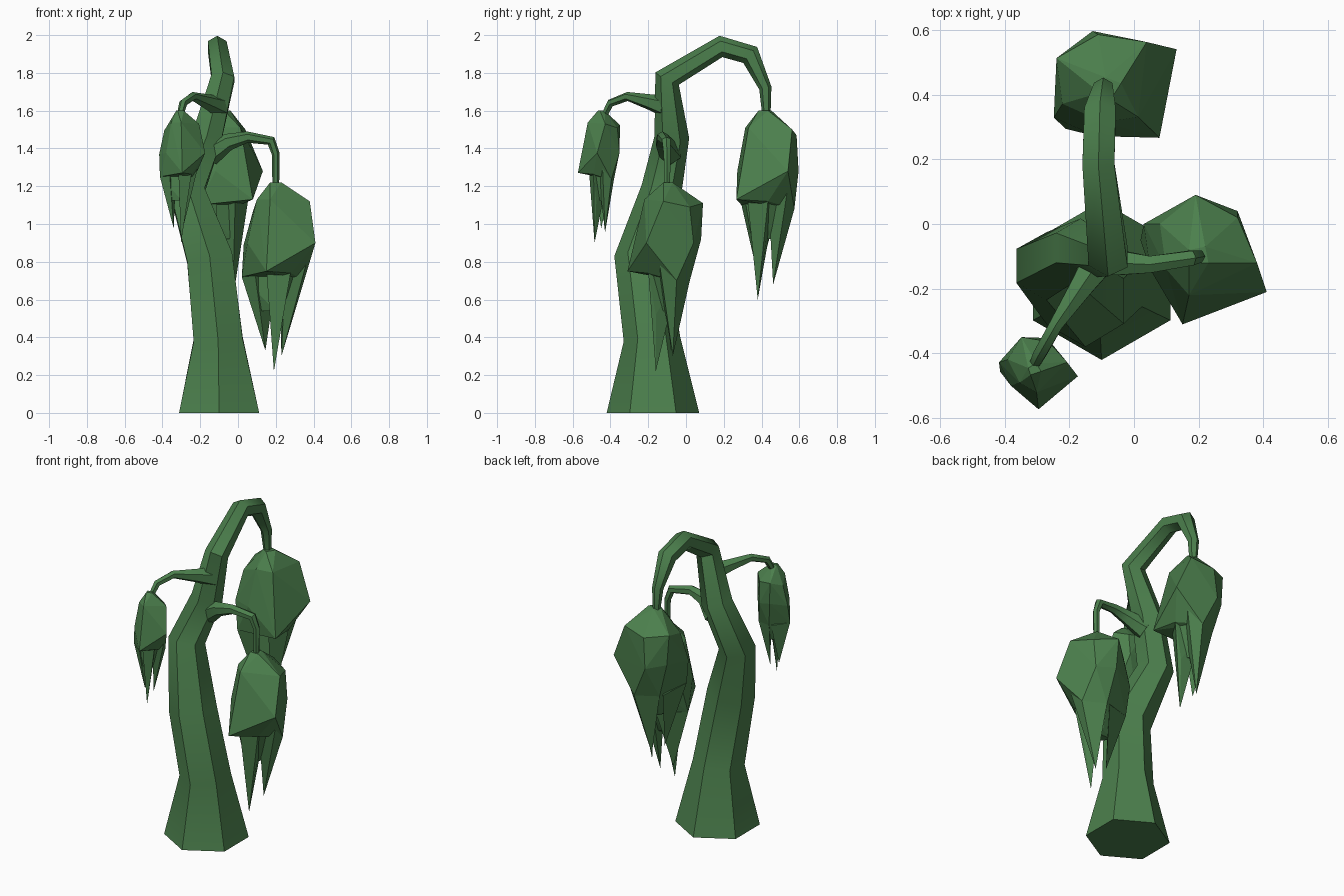
import bpy, bmesh, math
from mathutils import Vector, Matrix

if "Cube" in bpy.data.objects:
    bpy.data.objects.remove(bpy.data.objects["Cube"])

leaf_green = bpy.data.materials.new("leaf_green")
leaf_green.use_nodes = True
COLOUR = (0.072, 0.215, 0.074, 1)
leaf_green.diffuse_color = COLOUR
leaf_green.node_tree.nodes["Principled BSDF"].inputs["Base Color"].default_value = COLOUR


def add_object(name, bm, smooth=False):
    bmesh.ops.recalc_face_normals(bm, faces=bm.faces[:])
    mesh = bpy.data.meshes.new(name)
    bm.to_mesh(mesh)
    bm.free()
    mesh.materials.append(leaf_green)
    obj = bpy.data.objects.new(name, mesh)
    bpy.context.scene.collection.objects.link(obj)
    if smooth:
        bpy.ops.object.select_all(action="DESELECT")
        obj.select_set(True)
        bpy.context.view_layer.objects.active = obj
        bpy.ops.object.shade_smooth_by_angle(angle=math.radians(50))
    return obj


def tapered_limb(name, path, across, sides=6, level_start=False):
    """Sweep a polygon along (x, y, z, radius) stations, keeping 'across' as its width axis."""
    bm = bmesh.new()
    points = [Vector(p[:3]) for p in path]
    last = len(points) - 1
    rings = []
    for i, point in enumerate(points):
        before = (point - points[max(i - 1, 0)]).normalized()
        after = (points[min(i + 1, last)] - point).normalized()
        tangent = (before + after).normalized()
        if level_start and i == 0:
            tangent = Vector((0, 0, 1))
        side = Vector(across)
        side = (side - tangent * side.dot(tangent)).normalized()
        other = tangent.cross(side)
        ring = []
        for k in range(sides):
            a = math.tau * (k + 0.5) / sides
            ring.append(bm.verts.new(point + path[i][3] * (math.cos(a) * side + math.sin(a) * other)))
        rings.append(ring)
    for low, high in zip(rings, rings[1:]):
        for k in range(sides):
            n = (k + 1) % sides
            bm.faces.new((low[k], low[n], high[n], high[k]))
    bm.faces.new(rings[0][::-1])
    bm.faces.new(rings[-1])
    return add_object(name, bm, smooth=True)


# Shared faceted pod, hanging from its stem at the origin
CROWN = [(-.03, -.02, 0), (.03, -.02, 0), (.02, .03, 0), (-.03, .02, 0)]
SHOULDER = [(-.1, -.04, -.09), (.18, -.02, -.1), (-.01, .19, -.11),
            (-.03, -.12, -.09), (.12, .12, -.13), (-.12, .1, -.15)]
BELLY = [(.21, -.11, -.32), (-.05, -.21, -.47), (-.17, .1, -.33),
         (-.15, -.04, -.32), (.12, .14, -.32), (0, .18, -.3)]
HEM = [(.08, -.1, -.48), (-.18, .05, -.5), (.15, .05, -.52), (.02, .12, -.52)]
# Tapering core that joins the spikes, then the three spikes
CORE = HEM[1:] + [(.06, -.09, -.48), (-.1, .03, -.68), (.07, .04, -.68), (0, -.06, -.68), (0, .06, -.66)]
SPIKES = [
    [(.08, -.1, -.47), (-.05, -.1, -.46), (.02, .06, -.5), (.04, -.06, -.7), (-.01, -.06, -1)],
    [(-.18, .05, -.5), (-.13, -.04, -.33), (0, .12, -.52), (-.055, .02, -.89)],
    [(.18, -.05, -.36), (.15, .05, -.52), (.02, .12, -.52), (.05, -.05, -.46), (.03, .03, -.92)],
]


def hull(bm, points):
    verts = [bm.verts.new(p) for p in points]
    result = bmesh.ops.convex_hull(bm, input=verts)
    spare = {v for v in result["geom_interior"] if isinstance(v, bmesh.types.BMVert)}
    bmesh.ops.delete(bm, geom=list(spare), context="VERTS")


def hanging_pod(name, place, turn, width, height):
    bm = bmesh.new()
    for points in [CROWN + SHOULDER + BELLY + HEM, CORE] + SPIKES:
        hull(bm, points)
    matrix = (Matrix.Translation(place) @ Matrix.Rotation(math.radians(turn), 4, "Z")
              @ Matrix.Diagonal((width, width, height, 1)))
    bm.transform(matrix)
    return add_object(name, bm)


# Crooked trunk arching over to the back
tapered_limb("trunk", [
    (-.1, -.175, 0, .245), (-.105, -.18, .39, .15), (-.15, -.24, .82, .14),
    (-.27, -.13, 1.18, .108), (-.165, -.075, 1.46, .092), (-.08, -.1, 1.77, .07),
    (-.11, .185, 1.94, .057), (-.105, .34, 1.895, .056), (-.095, .42, 1.72, .033),
    (-.09, .425, 1.59, .023)], (1, 0, 0), level_start=True)

# Side branches, thick at the trunk and drooping at the tip
tapered_limb("right_front_branch", [
    (-.1, -.1, 1.62, .06), (-.16, -.19, 1.645, .042), (-.24, -.31, 1.675, .024),
    (-.29, -.4, 1.64, .022), (-.305, -.43, 1.58, .018)], (.8, -.6, 0))
tapered_limb("left_branch", [
    (-.15, -.08, 1.37, .065), (-.05, -.12, 1.435, .045), (.05, -.125, 1.46, .03),
    (.175, -.105, 1.44, .026), (.2, -.1, 1.37, .021), (.2, -.1, 1.21, .018)], (0, 1, 0))

# Pods
hanging_pod("left_pod", (.2, -.1, 1.22), 0, 1, 1)
hanging_pod("back_pod", (-.073, .42, 1.6), 58, 1, 1)
hanging_pod("right_front_pod", (-.307, -.45, 1.6), 19, .57, .7)
